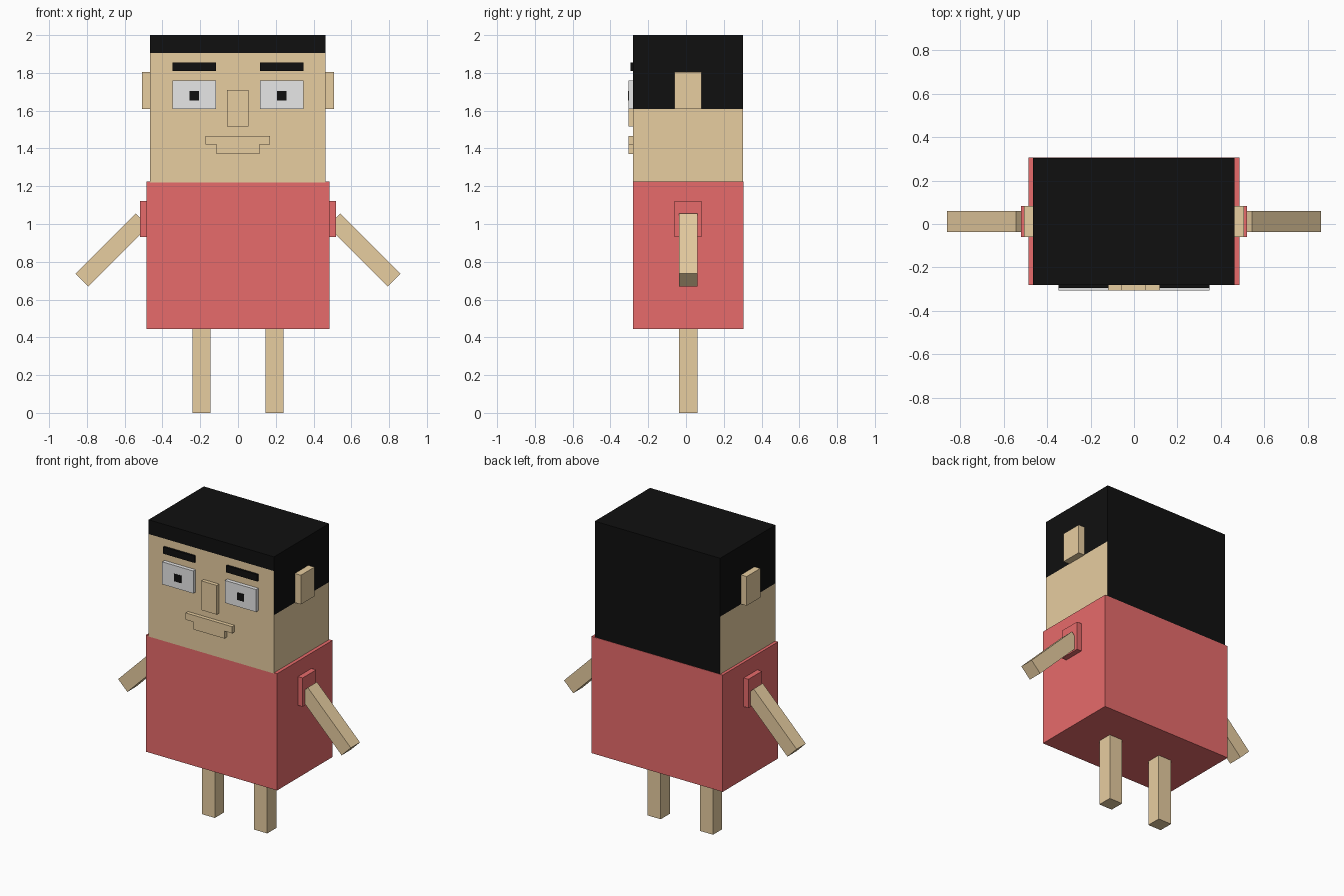
import bpy
import bmesh
from math import radians
from mathutils import Matrix, Vector

old = bpy.data.objects.get("Cube")
if old:
    bpy.data.objects.remove(old, do_unlink=True)


def material(name, r, g, b):
    m = bpy.data.materials.new(name)
    m.use_nodes = True
    m.diffuse_color = (r, g, b, 1)
    m.node_tree.nodes["Principled BSDF"].inputs["Base Color"].default_value = (r, g, b, 1)
    return m


skin = material("skin tan", 0.8, 0.61, 0.353)
red = material("shirt red", 0.8, 0.147, 0.147)
white = material("eye white", 0.8, 0.8, 0.8)
black = material("hair black", 0.005, 0.005, 0.005)


def finish(name, bm, *mats):
    bmesh.ops.recalc_face_normals(bm, faces=bm.faces)
    me = bpy.data.meshes.new(name)
    bm.to_mesh(me)
    bm.free()
    for m in mats:
        me.materials.append(m)
    ob = bpy.data.objects.new(name, me)
    bpy.context.collection.objects.link(ob)
    return ob


def box_mesh(x, y, z):
    """Box from (min, max) ranges."""
    bm = bmesh.new()
    bmesh.ops.create_cube(bm, size=1)
    for v in bm.verts:
        v.co = [r[0] if c < 0 else r[1] for r, c in zip((x, y, z), v.co)]
    return bm


def box(name, x, y, z, mat):
    return finish(name, box_mesh(x, y, z), mat)


FRONT, BACK = -0.28, 0.305
FACE = -0.305

# Head, cut at the hairlines: sides, fringe and a fully black back
SIDE_LINE, FRINGE_LINE = 1.61, 1.905
bm = box_mesh((-0.465, 0.462), (FRONT, BACK - 0.002), (1.22, 2.0))
for height in (SIDE_LINE, FRINGE_LINE):
    bmesh.ops.bisect_plane(bm, geom=bm.verts[:] + bm.edges[:] + bm.faces[:],
                           plane_co=(0, 0, height), plane_no=(0, 0, 1))
bm.normal_update()
for f in bm.faces:
    z, n = f.calc_center_median().z, f.normal
    hair = (n.y > 0.5 or z > FRINGE_LINE or (abs(n.x) > 0.5 and z > SIDE_LINE))
    f.material_index = int(hair)
finish("head", bm, skin, black)

# Torso
box("torso", (-0.485, 0.485), (FRONT, BACK), (0.445, 1.225), red)

# Paired parts
for side, s in (("left", 1), ("right", -1)):
    def pair(name, a, b, y, z, mat):
        box(side + "_" + name, sorted((s * a, s * b)), y, z, mat)

    pair("leg", 0.145, 0.242, (-0.037, 0.06), (0, 0.46), skin)
    pair("sleeve", 0.47, 0.52, (-0.06, 0.083), (0.93, 1.122), red)
    pair("ear", 0.45, 0.507, (-0.06, 0.083), (1.61, 1.805), skin)
    pair("eye", 0.117, 0.347, (FACE, FRONT + 0.01), (1.61, 1.76), white)
    pair("pupil", 0.206, 0.258, (FACE - 0.002, FACE + 0.004), (1.655, 1.705), black)
    pair("eyebrow", 0.117, 0.347, (-0.294, FRONT + 0.01), (1.81, 1.855), black)

    # Arm: bar sloping down and outwards from inside the sleeve
    arm = box_mesh((-0.45, 0), (-0.037, 0.06), (-0.048, 0.048))
    arm.transform(Matrix.Translation(Vector((s * 0.826, 0, 0.703)))
                  @ Matrix.Diagonal((s, 1, 1, 1))
                  @ Matrix.Rotation(radians(45), 4, "Y"))
    finish(side + "_arm", arm, skin)

# Nose
box("nose", (-0.058, 0.056), (FACE, FRONT + 0.01), (1.515, 1.71), skin)

# Mouth: stepped profile extruded from the face
outline = [(-0.173, 1.465), (-0.173, 1.42), (-0.115, 1.42), (-0.115, 1.37),
           (0.113, 1.37), (0.113, 1.42), (0.17, 1.42), (0.17, 1.465)]
bm = bmesh.new()
face = bm.faces.new([bm.verts.new((x, FACE, z)) for x, z in outline])
ext = bmesh.ops.extrude_face_region(bm, geom=[face], use_keep_orig=True)
moved = [v for v in ext["geom"] if isinstance(v, bmesh.types.BMVert)]
bmesh.ops.translate(bm, verts=moved, vec=(0, 0.035, 0))
finish("mouth", bm, skin)
